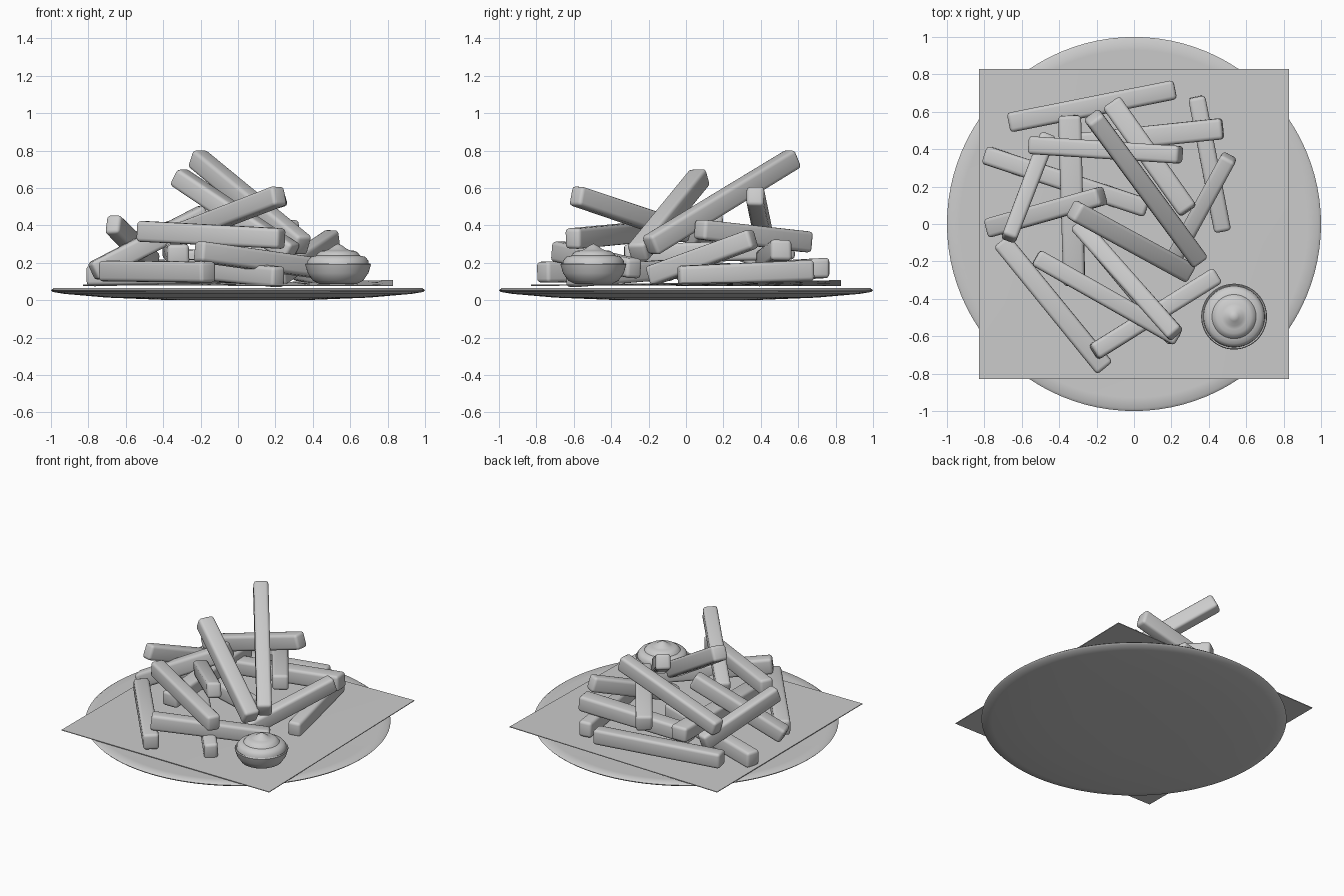
import bpy, bmesh, math, random
from mathutils import Vector, Matrix

if "Cube" in bpy.data.objects:
    bpy.data.objects.remove(bpy.data.objects["Cube"])

random.seed(4)


def finish(name, bm, angle=40):
    bmesh.ops.recalc_face_normals(bm, faces=bm.faces)
    me = bpy.data.meshes.new(name)
    bm.to_mesh(me)
    bm.free()
    ob = bpy.data.objects.new(name, me)
    bpy.context.collection.objects.link(ob)
    bpy.ops.object.select_all(action='DESELECT')
    ob.select_set(True)
    bpy.context.view_layer.objects.active = ob
    bpy.ops.object.shade_smooth_by_angle(angle=math.radians(angle))
    return ob


def lathe(name, profile, centre=(0, 0, 0), steps=64):
    bm = bmesh.new()
    vs = [bm.verts.new((r, 0, z)) for r, z in profile]
    es = [bm.edges.new(p) for p in zip(vs, vs[1:])]
    bmesh.ops.spin(bm, geom=vs + es, cent=(0, 0, 0), axis=(0, 0, 1),
                   angle=math.tau, steps=steps)
    bmesh.ops.remove_doubles(bm, verts=bm.verts, dist=1e-4)
    bmesh.ops.translate(bm, verts=bm.verts, vec=centre)
    return finish(name, bm)


def fry(name, a, b, width=0.105, height=0.11):
    a, b = Vector(a), Vector(b)
    axis = (b - a).normalized()
    side = Vector((0, 0, 1)).cross(axis).normalized()
    up = axis.cross(side)
    rot = Matrix((axis, side, up)).transposed().to_4x4()
    bm = bmesh.new()
    bmesh.ops.create_cube(bm, size=1)
    for v in bm.verts:  # slightly uneven cut
        v.co = Vector((v.co.x * (b - a).length,
                       v.co.y * width * random.uniform(0.95, 1.05),
                       v.co.z * height * random.uniform(0.92, 1.05)))
    bmesh.ops.bevel(bm, geom=bm.edges[:], offset=0.02, segments=3,
                    profile=0.5, affect='EDGES')
    bmesh.ops.transform(bm, matrix=Matrix.Translation((a + b) / 2) @ rot, verts=bm.verts)
    ob = finish(name, bm)
    return ob


# Plate
lathe("plate", [(0, 0), (0.4, 0.002), (0.7, 0.014), (0.93, 0.034), (0.99, 0.044),
                (1.0, 0.054), (0.985, 0.065), (0.93, 0.063), (0, 0.06)], steps=96)

# Square paper liner, gently uneven
bm = bmesh.new()
bmesh.ops.create_grid(bm, x_segments=12, y_segments=12, size=0.83)
for v in bm.verts:
    v.co.z = 0.083 + 0.012 * v.co.x * v.co.y + 0.007 * (v.co.x + v.co.y)
top = bmesh.ops.extrude_face_region(bm, geom=bm.faces[:])["geom"]
bmesh.ops.translate(bm, vec=(0, 0, 0.005),
                    verts=[g for g in top if isinstance(g, bmesh.types.BMVert)])
finish("paper_liner", bm)

# Fries: end centre, end centre, width
fries = [
    ((-0.67, 0.54, 0.16), (0.22, 0.72, 0.17), 0.105),
    ((0.335, 0.68, 0.16), (0.475, -0.04, 0.13), 0.09),
    ((0.475, 0.51, 0.27), (-0.35, 0.425, 0.21), 0.11),
    ((-0.555, 0.42, 0.31), (0.25, 0.37, 0.56), 0.095),
    ((-0.22, 0.575, 0.76), (0.345, -0.195, 0.29), 0.10),
    ((-0.12, 0.65, 0.31), (0.29, 0.07, 0.38), 0.11),
    ((-0.345, 0.58, 0.27), (-0.32, -0.33, 0.245), 0.12),
    ((-0.525, -0.18, 0.37), (0.235, -0.61, 0.33), 0.095),
    ((-0.67, -0.08, 0.41), (-0.46, 0.47, 0.20), 0.085),
    ((-0.80, 0.37, 0.13), (0.07, 0.085, 0.15), 0.10),
    ((-0.775, -0.02, 0.15), (-0.17, 0.15, 0.46), 0.10),
    ((-0.325, 0.075, 0.66), (0.29, -0.26, 0.25), 0.105),
    ((0.225, -0.59, 0.56), (-0.30, 0.0, 0.36), 0.095),
    ((0.51, 0.36, 0.33), (0.21, -0.19, 0.13), 0.085),
    ((-0.215, -0.685, 0.26), (0.445, -0.275, 0.17), 0.095),
    ((-0.71, -0.09, 0.155), (-0.155, -0.77, 0.15), 0.105),
    ((0.22, -0.62, 0.125), (-0.28, -0.02, 0.17), 0.09),
]
for i, (a, b, w) in enumerate(fries):
    fry(f"fry_{i + 1:02d}", a, b, w)

# Dip cup and swirled sauce
spot = (0.535, -0.495, 0)
lathe("dip_cup", [(0, 0.086), (0.10, 0.087), (0.135, 0.105), (0.162, 0.145),
                  (0.176, 0.19), (0.172, 0.197), (0.160, 0.19), (0.145, 0.165),
                  (0, 0.16)], spot)
lathe("dip_sauce", [(0, 0.165), (0.15, 0.17), (0.165, 0.19), (0.162, 0.212),
                    (0.145, 0.232), (0.118, 0.238), (0.108, 0.252), (0.09, 0.264),
                    (0.068, 0.266), (0.05, 0.272), (0.025, 0.29), (0, 0.303)], spot)
